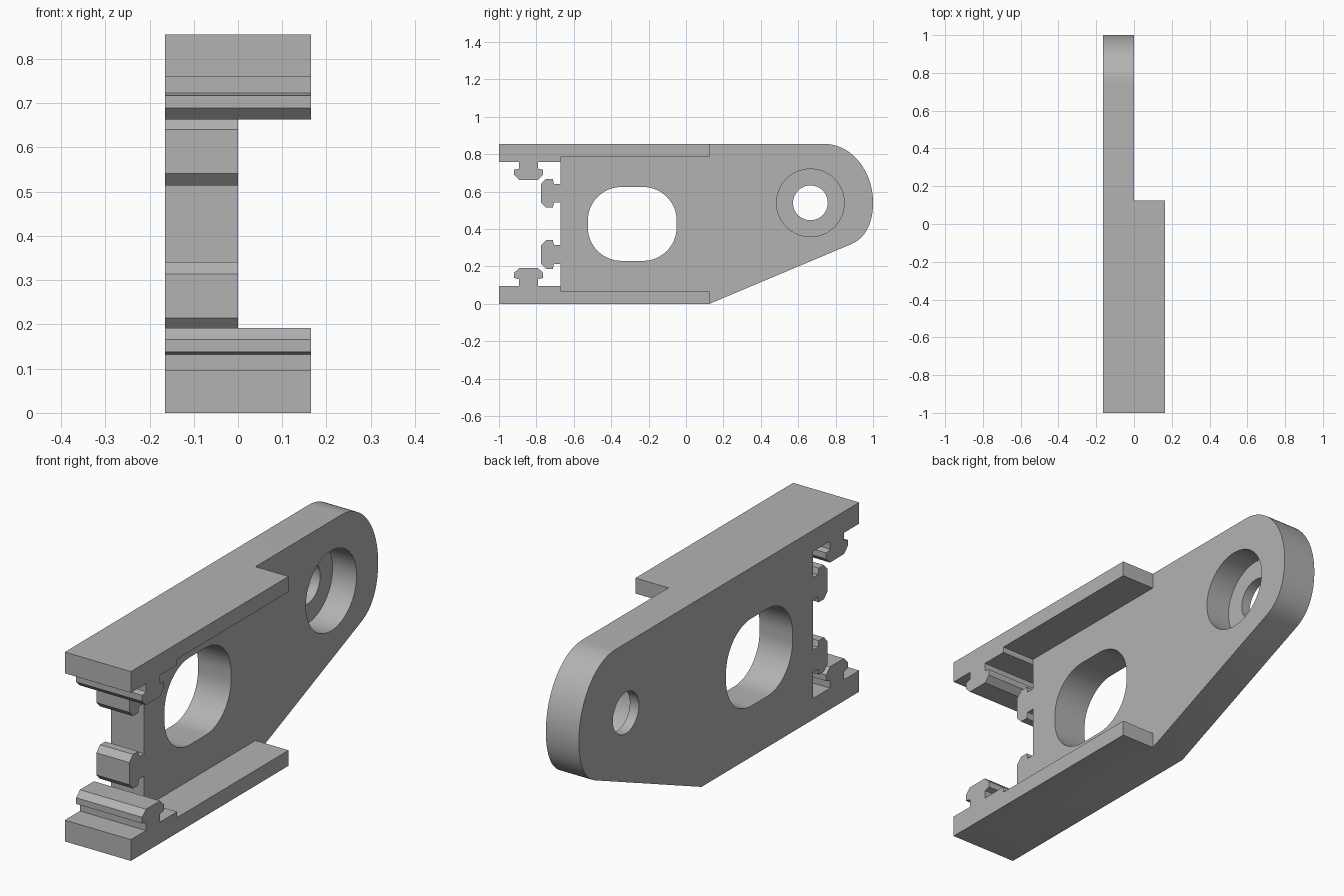
import bpy, bmesh
from math import sin, cos, pi, radians
from mathutils import Vector
from mathutils.geometry import interpolate_bezier

cube = bpy.data.objects.get("Cube")
if cube:
    bpy.data.objects.remove(cube)

BACK, FACE, EDGE = -0.165, 0.0, 0.165   # web back, web face, flange edge (x)
HEIGHT = 0.855

grey = bpy.data.materials.new("plain grey")
grey.use_nodes = True
grey.diffuse_color = (0.45, 0.45, 0.45, 1)
grey.node_tree.nodes["Principled BSDF"].inputs["Base Color"].default_value = grey.diffuse_color


def prism(name, profile, x0, x1):
    """Extrude a (y, z) profile from x0 to x1."""
    bm = bmesh.new()
    base = bm.faces.new([bm.verts.new((x0, y, z)) for y, z in profile])
    ext = bmesh.ops.extrude_face_region(bm, geom=[base])
    moved = [v for v in ext["geom"] if isinstance(v, bmesh.types.BMVert)]
    bmesh.ops.translate(bm, vec=(x1 - x0, 0, 0), verts=moved)
    bmesh.ops.recalc_face_normals(bm, faces=bm.faces)
    mesh = bpy.data.meshes.new(name)
    bm.to_mesh(mesh)
    bm.free()
    mesh.materials.append(grey)
    ob = bpy.data.objects.new(name, mesh)
    bpy.context.collection.objects.link(ob)
    return ob


def arc(cy, cz, ry, rz, start, end, n):
    angles = [radians(start + (end - start) * i / n) for i in range(n + 1)]
    return [(cy + ry * cos(a), cz + rz * sin(a)) for a in angles]


def circle(cy, cz, r, n=64):
    return arc(cy, cz, r, r, 0, 360, n)[:-1]


def rounded_box(cy, cz, hy, hz, r):
    pts = []
    for k, (sy, sz) in enumerate([(1, 1), (-1, 1), (-1, -1), (1, -1)]):
        pts += arc(cy + sy * (hy - r), cz + sz * (hz - r), r, r, 90 * k, 90 * k + 90, 16)
    return pts


def tee(tip):
    """Chamfered T rail as (along, outward) points."""
    half = [(0.05, 0), (0.05, 0.036), (0.077, 0.042), (0.077, tip - 0.026), (0.05, tip)]
    return [(-a, o) for a, o in half] + [(a, o) for a, o in reversed(half)]


# Flange profile with its T rail, mirrored for the top one
low = [(-1, 0), (-1, 0.096)]
low += [(-0.842 + a, 0.096 + o) for a, o in tee(0.096)]
low += [(-0.67, 0.096), (-0.67, 0.07), (0.125, 0.07), (0.125, 0)]
flanges = [prism("lower_flange", low, BACK, EDGE),
           prism("upper_flange", [(y, HEIGHT - z) for y, z in low], BACK, EDGE)]

# Web: straight front with two T rails, rounded nose at the back
nose = [p[:] for p in interpolate_bezier(Vector((0.885, 0.32)), Vector((0.965, 0.355)),
                                         Vector((1, 0.44)), Vector((1, 0.54)), 20)]
nose = [(p[0], p[1]) for p in nose][:-1] + arc(0.74, 0.54, 0.26, 0.315, 0, 90, 28)
web = [(-0.67, 0.07), (0.125, 0.07), (0.125, 0)] + nose
web += [(0.125, HEIGHT), (0.125, 0.785), (-0.67, 0.785)]
for centre in (0.591, 0.264):
    web += [(-0.67 - o, centre - a) for a, o in tee(0.105)]
body = prism("bracket_body", web, BACK, FACE)

# Openings: rounded window, bolt hole and counterbore
cutters = [prism("window_cutter", rounded_box(-0.2875, 0.4275, 0.2375, 0.1975, 0.18), -0.3, 0.3),
           prism("bolt_cutter", circle(0.665, 0.54, 0.093), -0.3, 0.3),
           prism("counterbore_cutter", circle(0.665, 0.54, 0.181), -0.12, 0.3)]

for helper in flanges + cutters:
    mod = body.modifiers.new(helper.name, "BOOLEAN")
    mod.operation = "UNION" if helper in flanges else "DIFFERENCE"
    mod.solver = "EXACT"
    mod.object = helper

# Bake the joins and cuts, then drop the helpers
solid = bpy.data.meshes.new_from_object(body.evaluated_get(bpy.context.evaluated_depsgraph_get()))
body.modifiers.clear()
body.data = solid
for helper in flanges + cutters:
    bpy.data.objects.remove(helper)

bpy.ops.object.select_all(action="DESELECT")
body.select_set(True)
bpy.context.view_layer.objects.active = body
bpy.ops.object.shade_smooth_by_angle(angle=radians(25))
